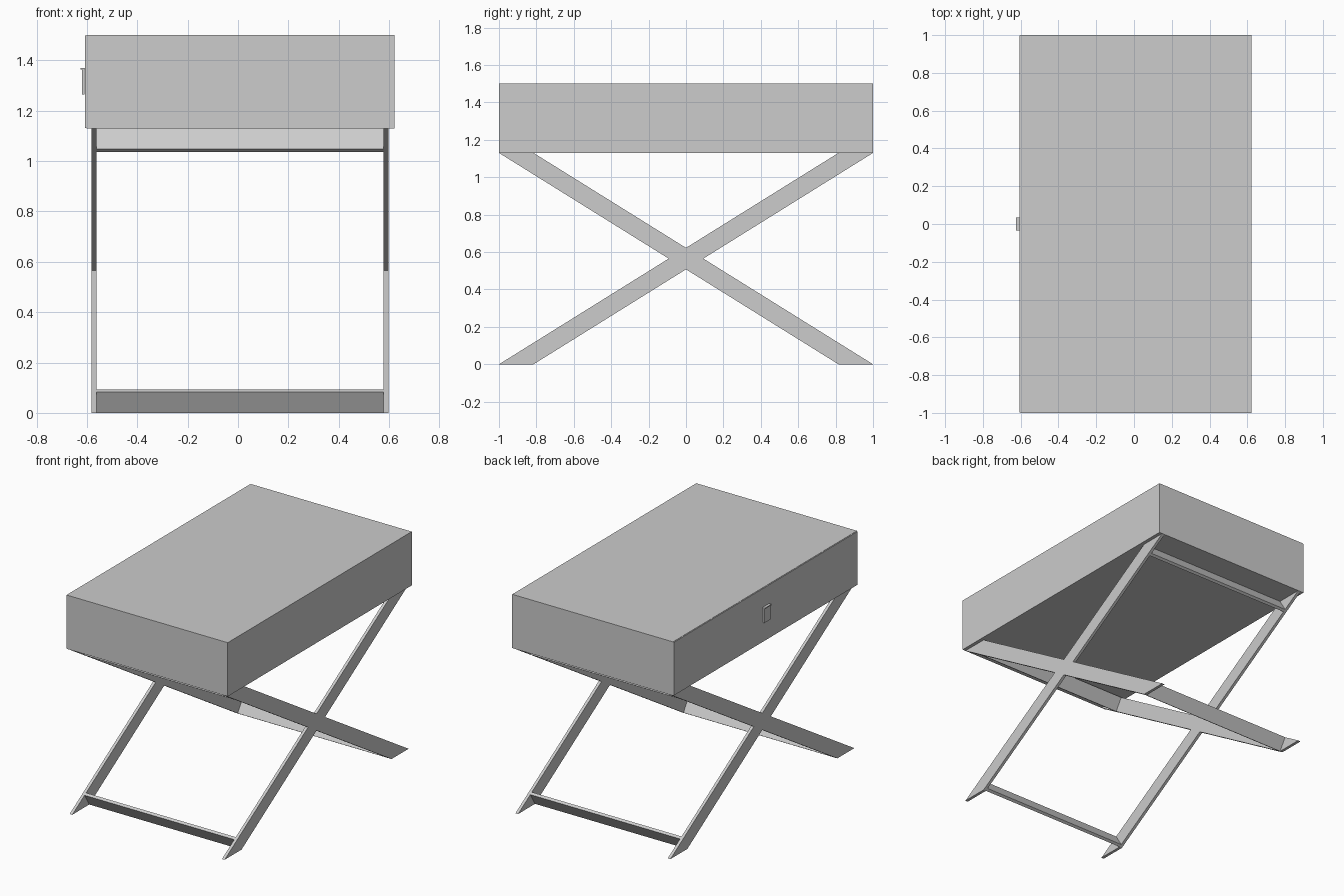
import bpy
import math

if "Cube" in bpy.data.objects:
    bpy.data.objects.remove(bpy.data.objects["Cube"])

grey = bpy.data.materials.new("light grey")
grey.diffuse_color = (0.604, 0.604, 0.604, 1)
grey.use_nodes = True
grey.node_tree.nodes["Principled BSDF"].inputs["Base Color"].default_value = grey.diffuse_color


def mesh_object(name, verts, faces):
    me = bpy.data.meshes.new(name)
    me.from_pydata(verts, [], faces)
    me.materials.append(grey)
    ob = bpy.data.objects.new(name, me)
    bpy.context.collection.objects.link(ob)
    return ob


def prism(name, outline, x0, x1):
    """Extrude a counter-clockwise (y, z) outline from x0 to x1."""
    n = len(outline)
    verts = [(x, y, z) for x in (x0, x1) for y, z in outline]
    faces = [tuple(reversed(range(n))), tuple(range(n, 2 * n))]
    faces += [(i, (i + 1) % n, n + (i + 1) % n, n + i) for i in range(n)]
    return mesh_object(name, verts, faces)


def box(name, x0, x1, y0, y1, z0, z1):
    return prism(name, [(y0, z0), (y1, z0), (y1, z1), (y0, z1)], x0, x1)


# Drawer case and the thin drawer front on its left long side
box("drawer_case", -0.601, 0.622, -1, 1, 1.13, 1.5)
box("drawer_front", -0.607, -0.601, -0.998, 0.998, 1.132, 1.498)

# Drawer pull: a hanging plate held by a small tab
box("pull_tab", -0.625, -0.607, -0.035, 0.035, 1.363, 1.37)
box("pull_plate", -0.619, -0.609, -0.033, 0.033, 1.265, 1.363)

# Crossed legs: one X-shaped plate per long side
TOP, FOOT = 1.13, 0.815
MID = TOP / 2
slope = TOP / (1 + FOOT)
vy = (1 - FOOT) / 2              # half width of the crossing along y
vz = vy * slope                  # half height of the crossing along z
x_outline = [(-1, 0), (-FOOT, 0), (0, MID - vz), (FOOT, 0), (1, 0), (vy, MID),
             (1, TOP), (FOOT, TOP), (0, MID + vz), (-FOOT, TOP), (-1, TOP), (-vy, MID)]
prism("left_crossed_legs", x_outline, -0.581, -0.561)
prism("right_crossed_legs", x_outline, 0.578, 0.598)

# Cross rails: thin boards set square across the leg ends
angle = math.atan(slope)
width = (1 - FOOT) * math.sin(angle)
across = (math.sin(angle) * width, math.cos(angle) * width)
along = (math.cos(angle) * 0.02, math.sin(angle) * 0.02)
rail = [(FOOT, 0), (FOOT + across[0], across[1]),
        (FOOT + across[0] - along[0], across[1] + along[1]),
        (FOOT - along[0], along[1])]
for end, sy in (("front", -1), ("back", 1)):
    for level, up in (("lower", False), ("upper", True)):
        pts = [(sy * y, TOP - z if up else z) for y, z in rail]
        if (sy < 0) != up:       # keep the outline counter-clockwise
            pts.reverse()
        prism(f"{end}_{level}_rail", pts, -0.561, 0.578)
